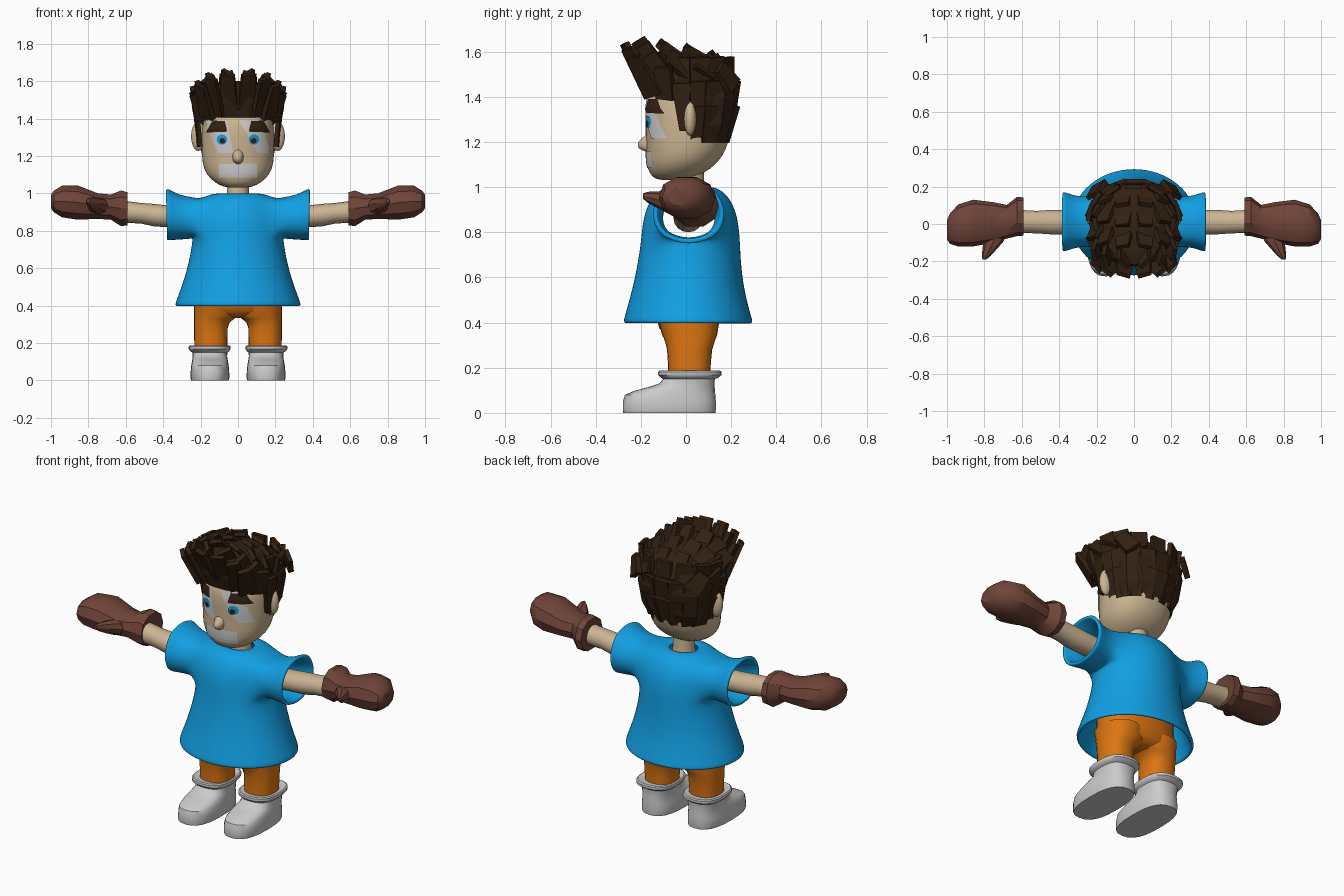
import bpy, bmesh, math
from mathutils import Vector
from mathutils.bvhtree import BVHTree

if "Cube" in bpy.data.objects:
    bpy.data.objects.remove(bpy.data.objects["Cube"])


def material(name, r, g, b):
    m = bpy.data.materials.new(name)
    m.diffuse_color = (r, g, b, 1)
    m.use_nodes = True
    m.node_tree.nodes["Principled BSDF"].inputs["Base Color"].default_value = m.diffuse_color
    return m


BLUE = material("shirt blue", 0.006, 0.35, 0.77)
ORANGE = material("trouser orange", 0.72, 0.18, 0.006)
SKIN = material("skin", 0.60, 0.46, 0.29)
HAIR = material("dark brown", 0.033, 0.015, 0.006)
LEATHER = material("mitten brown", 0.16, 0.058, 0.04)
GREY = material("light grey", 0.60, 0.60, 0.61)


def finish(bm, name, mat, smooth=40, mirror=False, sub=0, thick=0, normals=True):
    if normals:
        bmesh.ops.recalc_face_normals(bm, faces=bm.faces)
    me = bpy.data.meshes.new(name)
    bm.to_mesh(me)
    bm.free()
    me.materials.append(mat)
    ob = bpy.data.objects.new(name, me)
    bpy.context.collection.objects.link(ob)
    if smooth:
        bpy.ops.object.select_all(action='DESELECT')
        ob.select_set(True)
        bpy.context.view_layer.objects.active = ob
        bpy.ops.object.shade_smooth_by_angle(angle=math.radians(smooth))
    if mirror:
        ob.modifiers.new("mirror", 'MIRROR')
    if thick:
        so = ob.modifiers.new("wall", 'SOLIDIFY')
        so.thickness, so.offset = thick, -1
    if sub:
        ss = ob.modifiers.new("smooth", 'SUBSURF')
        ss.levels = ss.render_levels = sub
    return ob


def ring_verts(bm, ring, axis, n, p=2, k=1.0):
    """One superellipse ring: (position on axis, centre a, centre b, radius a, radius b)."""
    t, a, b, ra, rb = ring
    out = []
    for i in range(n):
        c, s = math.cos(2 * math.pi * i / n), math.sin(2 * math.pi * i / n)
        u = a + k * ra * math.copysign(abs(c) ** (2 / p), c)
        v = b + k * rb * math.copysign(abs(s) ** (2 / p), s)
        out.append(bm.verts.new({'x': (t, u, v), 'y': (u, t, v), 'z': (u, v, t)}[axis]))
    return out


def loft(name, rings, mat, axis='z', n=24, p=2, k=1.0, **kw):
    bm = bmesh.new()
    rows = [ring_verts(bm, r, axis, n, p, k) for r in rings]
    for r0, r1 in zip(rows, rows[1:]):
        for i in range(n):
            j = (i + 1) % n
            bm.faces.new((r0[i], r0[j], r1[j], r1[i]))
    bm.faces.new(rows[0])
    bm.faces.new(rows[-1])
    return finish(bm, name, mat, **kw)


def ellipsoid(name, centre, radii, mat, **kw):
    bm = bmesh.new()
    bmesh.ops.create_uvsphere(bm, u_segments=14, v_segments=10, radius=1)
    bmesh.ops.scale(bm, vec=radii, verts=bm.verts)
    bmesh.ops.translate(bm, vec=centre, verts=bm.verts)
    return finish(bm, name, mat, smooth=60, **kw)


# Shirt: body grid with side openings that continue into flared sleeves
bm = bmesh.new()
body = [(.40, 0, .01, .34, .29), (.43, 0, .008, .33, .28), (.55, 0, .01, .285, .247),
        (.67, 0, .015, .255, .228), (.76, 0, .02, .243, .22), (.83, 0, .02, .24, .214),
        (.90, 0, .02, .235, .20), (.97, 0, .02, .205, .162), (1.0, 0, .02, .14, .11),
        (1.0, 0, .02, .075, .072)]
N = 16
rows = [ring_verts(bm, r, 'z', N, 2, 1.02) for r in body]
for r in range(len(rows) - 1):
    for i in range(N):
        if r in (4, 5, 6) and i in (14, 15, 0, 1, 6, 7, 8, 9):
            continue
        j = (i + 1) % N
        bm.faces.new((rows[r][i], rows[r][j], rows[r + 1][j], rows[r + 1][i]))
for side, cols in ((1, (14, 15, 0, 1, 2)), (-1, (6, 7, 8, 9, 10))):
    loop = [rows[4][c] for c in cols] + [rows[5][cols[-1]], rows[6][cols[-1]]]
    loop += [rows[7][c] for c in reversed(cols)] + [rows[6][cols[0]], rows[5][cols[0]]]
    angles = [math.atan2(v.co.z - .865, v.co.y - .02) for v in loop]
    for x, cz, ry, rz in ((.245, .868, .137, .118), (.31, .87, .142, .126),
                          (.365, .883, .162, .143), (.38, .886, .165, .147)):
        new = [bm.verts.new((side * x, .012 + ry * math.cos(a), cz + rz * math.sin(a))) for a in angles]
        for i in range(len(loop)):
            j = (i + 1) % len(loop)
            bm.faces.new((loop[i], loop[j], new[j], new[i]))
        loop = new
bmesh.ops.delete(bm, geom=[v for v in bm.verts if not v.link_faces], context='VERTS')
finish(bm, "shirt", BLUE, smooth=180, thick=.022, sub=2)

# Trousers: two legs flowing into the hips
loft("trouser_legs", [(.15, .145, .014, .088, .092), (.22, .145, .015, .089, .095),
                      (.28, .145, .016, .09, .10), (.31, .14, .017, .095, .108),
                      (.33, .128, .017, .107, .115), (.345, .116, .016, .119, .122),
                      (.42, .115, .012, .12, .138)], ORANGE, p=2.3, mirror=True)
loft("trouser_hips", [(.335, 0, .015, .10, .07), (.345, 0, .015, .17, .10), (.37, 0, .012, .22, .128),
                      (.42, 0, .01, .235, .142), (.56, 0, .01, .225, .15)], ORANGE, p=2.3)

# Boots with a rolled cuff
loft("boots", [(0, .15, -.074, .10, .204), (.012, .15, -.074, .104, .206), (.05, .15, -.074, .103, .206),
               (.08, .15, -.07, .10, .20), (.098, .15, -.05, .097, .178), (.115, .15, -.018, .094, .145),
               (.13, .15, .004, .092, .122), (.15, .15, .013, .094, .115), (.157, .152, .016, .104, .128),
               (.168, .152, .017, .112, .141), (.182, .152, .017, .112, .141),
               (.187, .152, .017, .106, .134), (.18, .152, .017, .09, .105)], GREY, p=2.6, mirror=True)

# Arms and neck
loft("arms", [(.10, .01, .86, .065, .06), (.36, .01, .876, .065, .058), (.45, .01, .884, .065, .06),
              (.52, .01, .894, .06, .055), (.64, .015, .905, .062, .06)], SKIN, axis='x', n=16, mirror=True)
loft("neck", [(.94, 0, .02, .07, .07), (1.0, 0, .02, .06, .06), (1.10, 0, .02, .06, .06)], SKIN, n=16)

# Mittens with a flared cuff and a forward thumb
loft("mittens", [(.60, .035, .92, .07, .06), (.59, .04, .918, .102, .092), (.625, .04, .92, .105, .10),
                 (.68, .012, .927, .09, .07), (.75, .008, .932, .108, .072), (.86, .005, .952, .125, .096),
                 (.94, -.008, .957, .112, .089), (.985, -.025, .957, .08, .06),
                 (1.0, -.03, .957, .05, .038)], LEATHER, axis='x', n=10, p=2.2, smooth=32, mirror=True)
loft("thumbs", [(-.02, .745, .93, .05, .045), (-.09, .75, .935, .055, .045), (-.13, .77, .945, .04, .036),
                (-.17, .79, .955, .024, .024), (-.19, .80, .96, .01, .012)], LEATHER,
     axis='y', n=8, smooth=32, mirror=True)

# Head, nose and ears
head = loft("head", [(1.03, 0, -.06, .05, .055), (1.042, 0, -.055, .10, .095), (1.08, 0, -.03, .152, .14),
                     (1.13, 0, -.008, .184, .168), (1.20, 0, .008, .194, .182), (1.30, 0, .015, .195, .196),
                     (1.40, 0, .015, .188, .195), (1.47, 0, .02, .14, .14)], SKIN,
            p=2.15, k=1.01, smooth=180, sub=1)
loft("nose", [(-.15, 0, 1.20, .036, .055), (-.185, 0, 1.192, .028, .034), (-.205, 0, 1.188, .018, .02),
              (-.213, 0, 1.187, .008, .009)], SKIN, axis='y', n=10, smooth=60)
ellipsoid("ears", (.212, .018, 1.305), (.04, .028, .078), SKIN, mirror=True)

# Face details: thin plates draped on the head surface
bpy.context.view_layer.update()
tree = BVHTree.FromObject(head, bpy.context.evaluated_depsgraph_get())


def drape(x, z, lift):
    hit, nor, _, _ = tree.ray_cast(Vector((x, -1, z)), Vector((0, 1, 0)))
    if hit is None:
        hit, nor, _, _ = tree.find_nearest(Vector((x, -.1, z)))
    return hit + nor * lift


def quad_plate(name, corners, mat, lift, steps=8):
    a, b, c, d = [Vector(q) for q in corners]
    bm = bmesh.new()
    bmesh.ops.create_grid(bm, x_segments=steps, y_segments=steps, size=.5)
    for v in bm.verts:
        u, w = v.co.x + .5, v.co.y + .5
        q = a.lerp(b, u).lerp(d.lerp(c, u), w)
        v.co = drape(q.x, q.y, lift)
    finish(bm, name, mat, smooth=60, normals=False)


def disc_plate(name, x, z, r, mat, lift):
    bm = bmesh.new()
    bmesh.ops.create_circle(bm, cap_ends=True, cap_tris=True, segments=16, radius=r)
    for v in bm.verts:
        v.co = drape(x + v.co.x, z + v.co.y, lift)
    finish(bm, name, mat, smooth=60, normals=False)


quad_plate("eye_white_left", [(-.105, 1.215), (-.025, 1.215), (-.06, 1.39), (-.175, 1.39)], GREY, .004)
quad_plate("eye_white_right", [(.105, 1.215), (.172, 1.215), (.115, 1.39), (.005, 1.39)], GREY, .004)
quad_plate("mouth", [(-.10, 1.085), (.10, 1.085), (.10, 1.16), (-.10, 1.158)], GREY, .004)
for s, side in ((-1, "left"), (1, "right")):
    disc_plate("iris_" + side, s * .083, 1.288, .027, BLUE, .007)
    disc_plate("pupil_" + side, s * .08, 1.281, .015, HAIR, .009)
    brow = [(s * .055, 1.33), (s * .165, 1.325), (s * .13, 1.388), (s * .068, 1.385)]
    quad_plate("eyebrow_" + side, brow if s > 0 else [brow[i] for i in (1, 0, 3, 2)], HAIR, .008)

# Hair: faceted cap over the skull and back of the head
loft("hair_cap_back", [(1.20, 0, .09, .165, .085), (1.27, 0, .097, .196, .112), (1.40, 0, .105, .213, .125),
                       (1.48, 0, .10, .20, .12)], HAIR, n=14, p=2.6, smooth=0)
loft("hair_cap_top", [(1.405, 0, .015, .205, .205), (1.48, 0, .0, .222, .215), (1.54, 0, -.02, .20, .21),
                      (1.585, 0, -.05, .14, .17), (1.60, 0, -.06, .06, .09)], HAIR, n=14, p=2.3, smooth=0)

# Hair tufts: tapered slabs laid like shingles, tips pointing up and forward
tufts = bmesh.new()
CENTRE = Vector((0, .02, 1.36))


def slab(root, tip, w0, w1, th=.03):
    root, tip = Vector(root), Vector(tip)
    d = (tip - root).normalized()
    out = (root + tip) / 2 - CENTRE
    out = (out - d * out.dot(d)).normalized()
    across = d.cross(out)
    ends = []
    for q, w, t in ((root, w0, th), (tip, w1, th * .8)):
        ends.append([tufts.verts.new(q + across * (w / 2 * i) + out * (t / 2 * j))
                     for i, j in ((-1, -1), (1, -1), (1, 1), (-1, 1))])
    a, b = ends
    tufts.faces.new(a)
    tufts.faces.new(b)
    for i in range(4):
        k = (i + 1) % 4
        tufts.faces.new((a[i], a[k], b[k], b[i]))


# Hoops over the top: root y, z, tip y, z, half width, drop at the sides
for ry, rz, ty, tz, hw, drop in ((-.16, 1.43, -.275, 1.64, .17, .09), (-.10, 1.48, -.215, 1.655, .18, .10),
                                 (-.01, 1.54, -.125, 1.645, .19, .10), (.10, 1.54, -.01, 1.625, .195, .10),
                                 (.19, 1.47, .10, 1.60, .19, .10)):
    for deg in (-72, -43, -15, 15, 43, 72):
        a = math.radians(deg)
        fall = drop * (1 - math.cos(a))
        slab((hw * math.sin(a), ry + fall * .3, rz - fall * .4),
             (hw * 1.25 * math.sin(a), ty + fall * .7, tz - fall), .10, .072)
# Bands round the back and sides: root z, tip z, radii at root and tip, start angle
for z0, z1, rx0, ry0, rx1, ry1, start in ((1.20, 1.36, .165, .11, .215, .165, 0),
                                          (1.32, 1.47, .195, .14, .228, .168, 0),
                                          (1.42, 1.575, .205, .14, .238, .14, -30)):
    for i in range(9):
        a = math.radians(start + (180 - 2 * start) * i / 8)
        slab((rx0 * math.cos(a), .06 + ry0 * math.sin(a), z0),
             (rx1 * math.cos(a), .06 + ry1 * math.sin(a), z1), .085, .088)
# Sideburns in front of the ears and fringe over the forehead
for s in (-1, 1):
    slab((s * .205, -.012, 1.25), (s * .225, -.02, 1.46), .03, .09, .025)
    slab((s * .185, -.09, 1.39), (s * .23, -.10, 1.53), .09, .08, .03)
finish(tufts, "hair_tufts", HAIR, smooth=0)
